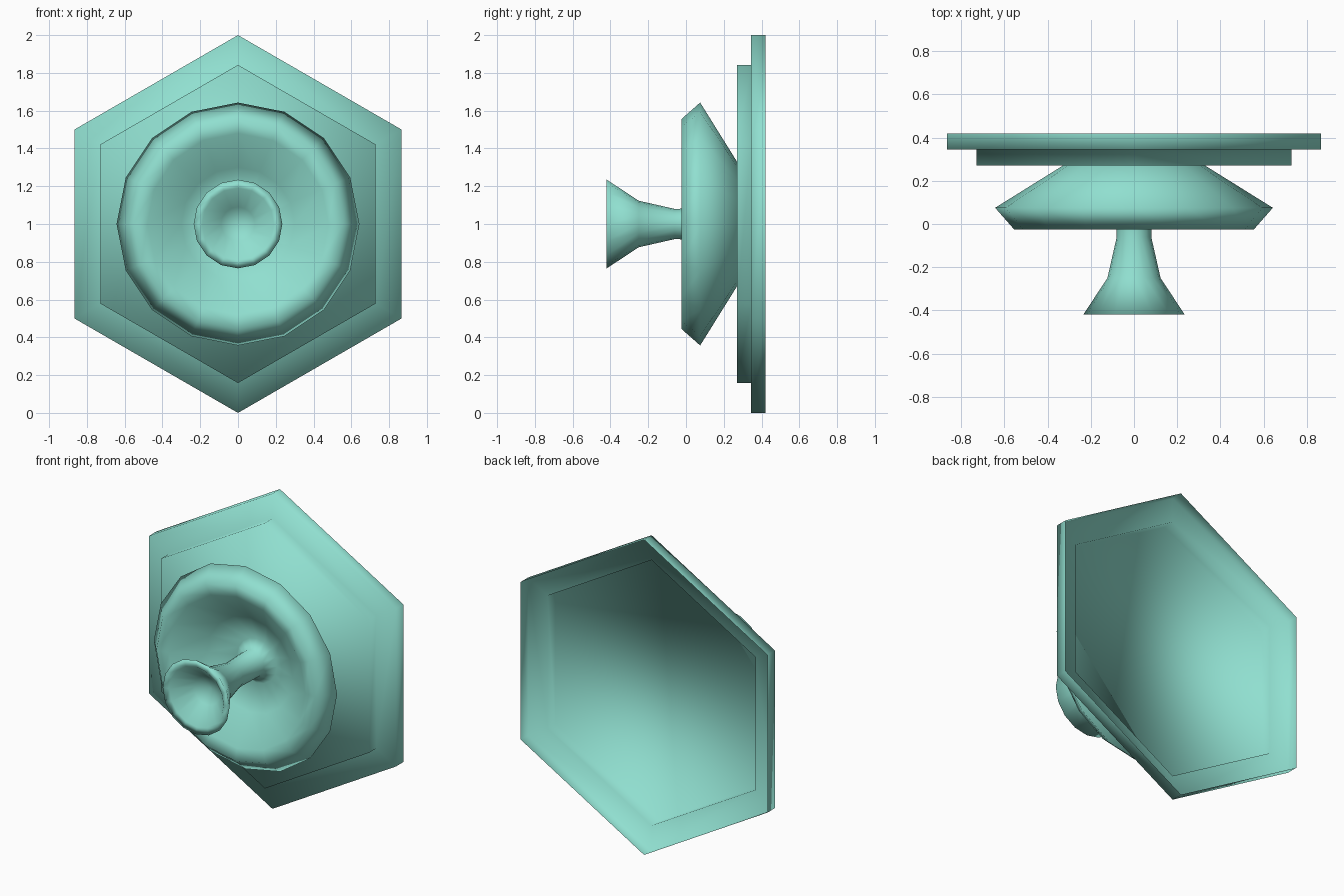
import bpy, bmesh, math

if "Cube" in bpy.data.objects:
    bpy.data.objects.remove(bpy.data.objects["Cube"])

teal = bpy.data.materials.new("soft teal")
teal.diffuse_color = (0.28, 0.74, 0.63, 1.0)
teal.use_nodes = True
teal.node_tree.nodes["Principled BSDF"].inputs["Base Color"].default_value = teal.diffuse_color


def lathe(name, profile, sides):
    """Spin (radius, y) points, listed back to front, about the y axis at z = 1."""
    bm = bmesh.new()
    rings = []
    for r, y in profile:
        if r == 0:
            rings.append([bm.verts.new((0, y, 1))])
            continue
        ring = []
        for k in range(sides):
            a = 2 * math.pi * k / sides
            ring.append(bm.verts.new((r * math.sin(a), y, 1 + r * math.cos(a))))
        rings.append(ring)
    for a, b in zip(rings, rings[1:]):
        for k in range(sides):
            n = (k + 1) % sides
            if len(b) == 1:
                bm.faces.new((a[k], b[0], a[n]))
            else:
                bm.faces.new((a[k], b[k], b[n], a[n]))
    if len(rings[-1]) > 1:
        bm.faces.new(rings[-1][::-1])
    for f in bm.faces:
        f.smooth = True
    mesh = bpy.data.meshes.new(name)
    bm.to_mesh(mesh)
    bm.free()
    mesh.materials.append(teal)
    obj = bpy.data.objects.new(name, mesh)
    bpy.context.collection.objects.link(obj)
    return obj


# Stepped hexagonal wall plate, a thin shell open at the back
lathe("wall_plate", [(1.0, 0.42), (1.0, 0.345), (0.842, 0.345), (0.842, 0.27)], 6)

# Hollow dish flowing into the flared central stem with a cupped end
lathe("dish_and_stem", [
    (0.33, 0.27), (0.643, 0.075), (0.555, -0.025), (0.48, -0.01),   # dish outside and lip
    (0.30, 0.12), (0.14, 0.19), (0.085, 0.14),                      # dish hollow
    (0.08, -0.06), (0.123, -0.25), (0.235, -0.42),                  # stem and flare
    (0.19, -0.415), (0.09, -0.31), (0.0, -0.27),                    # cupped end
], 16)
